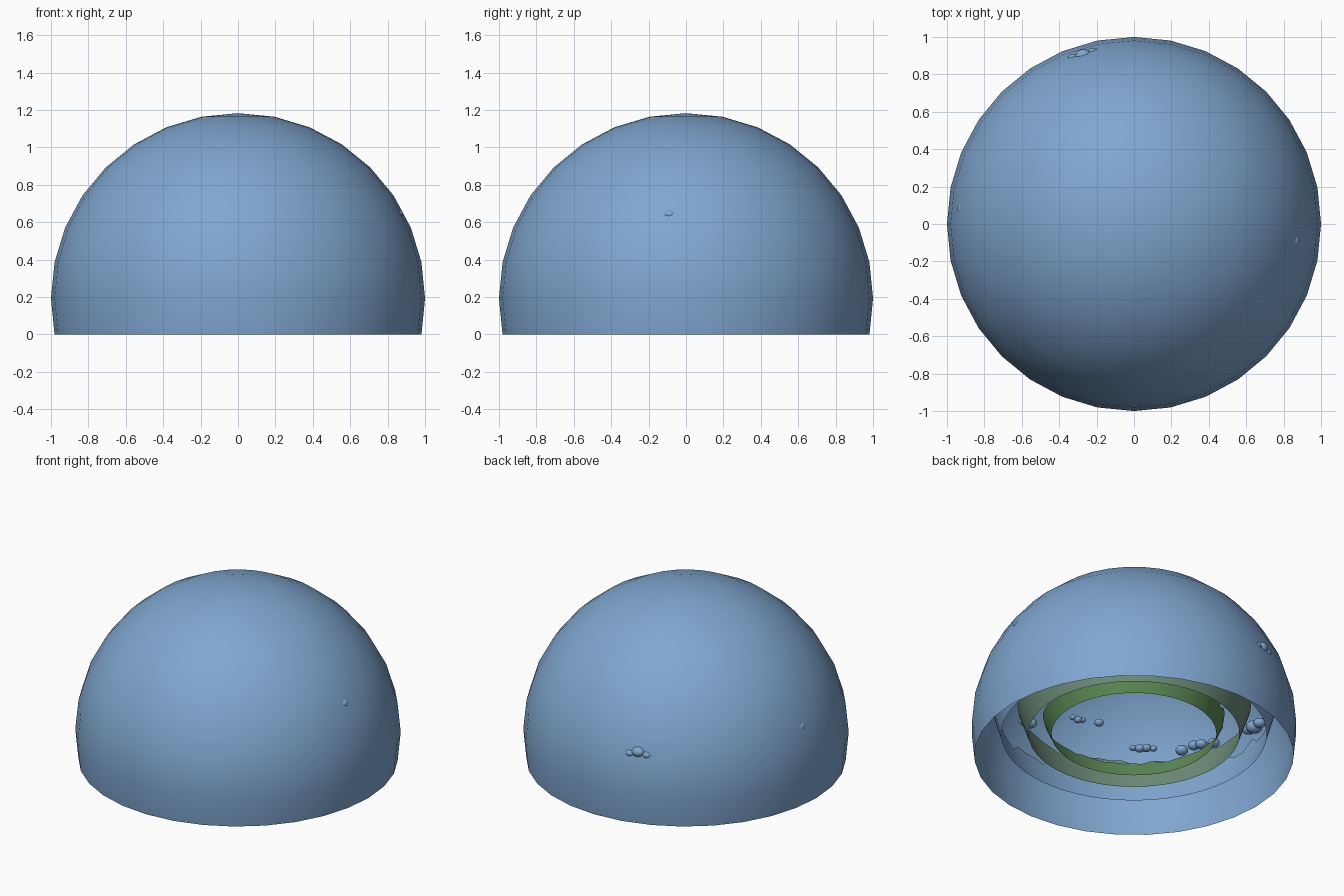
import bpy, bmesh, math, random
from mathutils import Vector, Matrix

if "Cube" in bpy.data.objects:
    bpy.data.objects.remove(bpy.data.objects["Cube"])

random.seed(4)
CENTRE = Vector((0, 0, 0.193))


def material(name, rgb):
    m = bpy.data.materials.new(name)
    m.diffuse_color = (*rgb, 1)
    m.use_nodes = True
    m.node_tree.nodes["Principled BSDF"].inputs["Base Color"].default_value = m.diffuse_color
    return m


sky = material("sky_blue", (0.212, 0.381, 0.624))
sage = material("sage_green", (0.150, 0.262, 0.185))
grass = material("grass_green", (0.105, 0.254, 0.091))


def finish(bm, name, mat, smooth=True):
    mesh = bpy.data.meshes.new(name)
    bm.to_mesh(mesh)
    bm.free()
    for p in mesh.polygons:
        p.use_smooth = smooth
    mesh.materials.append(mat)
    ob = bpy.data.objects.new(name, mesh)
    bpy.context.collection.objects.link(ob)
    return ob


# Sky dome: sphere cut one ring below its equator, open underneath
bm = bmesh.new()
bmesh.ops.create_uvsphere(bm, u_segments=32, v_segments=16, radius=1)
bmesh.ops.delete(bm, geom=[v for v in bm.verts if v.co.z < -0.25], context='VERTS')
for v in bm.verts:
    v.co.z = max(0, v.co.z * 0.99 + CENTRE.z)
finish(bm, "sky_dome", sky)


# Landscape rings: open bands that flare outward to a ragged skyline
def skyline_ring(name, mat, radius, low, high, flare, segments, base=0.15):
    bm = bmesh.new()
    bottom, top = [], []
    phase = random.uniform(0, 6)
    for i in range(segments):
        a = 2 * math.pi * i / segments
        wave = 0.5 + 0.28 * math.sin(7 * a + phase) + 0.22 * math.sin(17 * a)
        t = 0.6 * wave + 0.4 * random.random()
        h = low + (high - low) * t
        r = radius + flare * h
        bottom.append(bm.verts.new((radius * math.cos(a), radius * math.sin(a), base)))
        top.append(bm.verts.new((r * math.cos(a), r * math.sin(a), base + h)))
    for i in range(segments):
        j = (i + 1) % segments
        bm.faces.new((bottom[i], bottom[j], top[j], top[i]))
    finish(bm, name, mat)


skyline_ring("far_mountains", sky, 0.815, 0.10, 0.34, 0.28, 72)
skyline_ring("middle_hills", sage, 0.648, 0.17, 0.25, 0.34, 64)
skyline_ring("near_hills", grass, 0.506, 0.09, 0.13, 0.45, 64)


# Clouds: short rows of squashed puffs hugging the inside of the dome
def cloud(name, pos, size, puffs):
    pos = Vector(pos)
    side = Vector((-pos.y, pos.x, 0)).normalized()
    bm = bmesh.new()
    for k in range(puffs):
        off = k - (puffs - 1) / 2
        r = size * (1 - 0.22 * abs(off))
        p = pos + side * off * size * 1.2
        p.z += random.uniform(-0.2, 0.2) * size
        bmesh.ops.create_uvsphere(
            bm, u_segments=12, v_segments=8, radius=r,
            matrix=Matrix.Translation(p) @ Matrix.Diagonal((1, 1, 0.75, 1)))
    finish(bm, name, sky)


clouds = [
    ((-0.195, -0.77, 0.67), 0.027, 3),
    ((-0.328, -0.726, 0.67), 0.030, 1),
    ((-0.594, -0.62, 0.545), 0.035, 4),
    ((-0.753, -0.44, 0.512), 0.040, 1),
    ((-0.797, -0.342, 0.523), 0.042, 2),
    ((-0.841, -0.241, 0.50), 0.038, 1),
    ((-0.895, 0.08, 0.505), 0.050, 3),
    ((0.147, -0.84, 0.55), 0.045, 2),
    ((0.842, -0.09, 0.635), 0.042, 3),
    ((-0.27, 0.89, 0.46), 0.046, 3),
]
for n, (pos, size, puffs) in enumerate(clouds):
    cloud(f"cloud_{n + 1}", pos, size, puffs)
